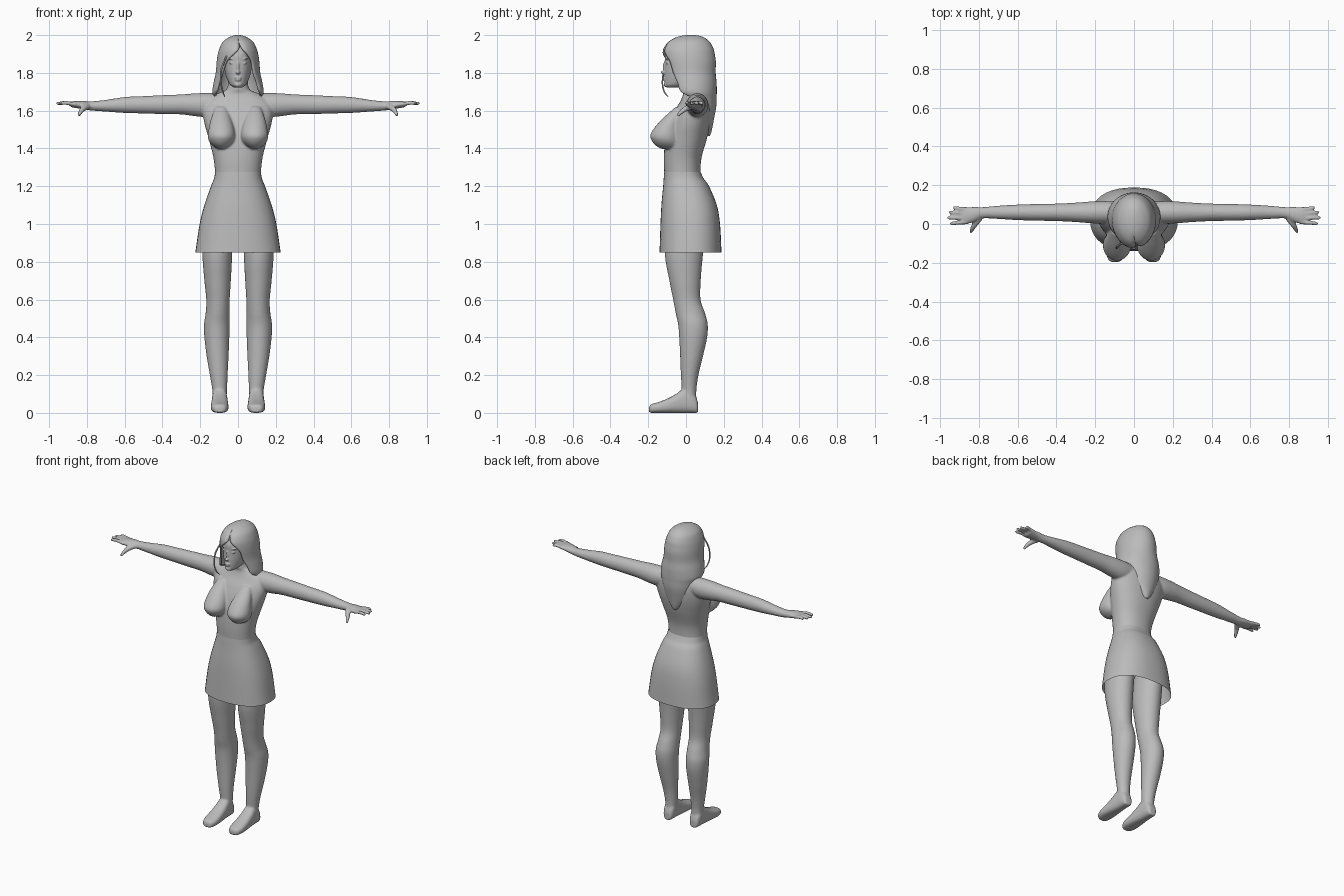
import bpy, bmesh, math
from mathutils import Vector, Matrix

grey = bpy.data.materials.new("plain_grey")
grey.diffuse_color = (0.5, 0.5, 0.5, 1)


def spline(rows, n=5):
    """Catmull-Rom interpolation through rows of numbers."""
    out = []
    for i in range(len(rows) - 1):
        p = [rows[max(i - 1, 0)], rows[i], rows[i + 1], rows[min(i + 2, len(rows) - 1)]]
        for k in range(n):
            t = k / n
            out.append([0.5 * (2 * b + (c - a) * t + (2 * a - 5 * b + 4 * c - d) * t * t
                               + (3 * b - a - 3 * c + d) * t ** 3) for a, b, c, d in zip(*p)])
    return out + [list(rows[-1])]


def ring(c, u, v, e=2.0, n=32):
    """Superellipse ring around c with half axes u and v."""
    c, u, v = Vector(c), Vector(u), Vector(v)
    pts = []
    for i in range(n):
        a = 2 * math.pi * i / n
        f = lambda w: math.copysign(abs(w) ** (2 / e), w)
        pts.append(c + u * f(math.cos(a)) + v * f(math.sin(a)))
    return pts


def loft(bm, rings, cap=True, closed=True):
    vs = [[bm.verts.new(p) for p in r] for r in rings]
    n = len(vs[0])
    faces = [bm.faces.new((a[j], a[(j + 1) % n], b[(j + 1) % n], b[j]))
             for a, b in zip(vs, vs[1:]) for j in range(n if closed else n - 1)]
    if cap:
        faces += [bm.faces.new(vs[0]), bm.faces.new(vs[-1])]
    bmesh.ops.recalc_face_normals(bm, faces=faces)


def upright(bm, rows, e=2.0, cap=True, n=5):
    """Rows of z, x centre, half width, front y, back y."""
    loft(bm, [ring((x, (f + b) / 2, z), (w, 0, 0), (0, (b - f) / 2, 0), e, 40)
              for z, x, w, f, b in spline(rows, n)], cap)


def blob(bm, c, r):
    bmesh.ops.create_uvsphere(bm, u_segments=20, v_segments=12, radius=1,
                              matrix=Matrix.Translation(c) @ Matrix.Diagonal((*r, 1)))


def tube(bm, pts):
    """Rows of x, y, z, radius along a mostly sideways path."""
    p = spline(pts, 4)
    rings = []
    for i, q in enumerate(p):
        d = (Vector(p[min(i + 1, len(p) - 1)][:3]) - Vector(p[max(i - 1, 0)][:3])).normalized()
        u = d.cross(Vector((0.1, 0.3, 1))).normalized()
        rings.append(ring(q[:3], u * q[3], d.cross(u) * q[3], 2, 10))
    loft(bm, rings)


def finish(bm, name, voxel=0, smooth=3):
    me = bpy.data.meshes.new(name)
    for f in bm.faces:
        f.smooth = True
    bm.to_mesh(me)
    bm.free()
    me.materials.append(grey)
    ob = bpy.data.objects.new(name, me)
    bpy.context.collection.objects.link(ob)
    if voxel:
        m = ob.modifiers.new("blend", 'REMESH')
        m.mode, m.voxel_size, m.use_smooth_shade = 'VOXEL', voxel, True
        m = ob.modifiers.new("soften", 'SMOOTH')
        m.factor, m.iterations = 0.5, smooth
    return ob


# torso and neck
bm = bmesh.new()
upright(bm, [(1.17, 0, .105, -.09, .075), (1.23, 0, .121, -.113, .082), (1.27, 0, .121, -.115, .077),
             (1.35, 0, .13, -.117, .082), (1.45, 0, .155, -.11, .11), (1.53, 0, .177, -.09, .127),
             (1.60, 0, .187, -.06, .132), (1.65, 0, .172, -.03, .126), (1.69, 0, .11, -.015, .115),
             (1.715, 0, .06, -.02, .095), (1.78, 0, .05, -.02, .085)], 2.2)
for s in (1, -1):
    # bust
    upright(bm, [(1.398, s * .088, .02, -.13, -.03), (1.415, s * .088, .047, -.16, -.03),
                 (1.44, s * .088, .066, -.181, -.03), (1.47, s * .088, .072, -.189, -.03),
                 (1.51, s * .088, .066, -.167, -.03), (1.56, s * .09, .052, -.122, -.02),
                 (1.62, s * .09, .03, -.055, .0)])
    # arm and palm: x, y, z, depth radius, height radius
    arm = [(.06, .06, 1.64, .05, .05), (.15, .06, 1.63, .058, .063), (.22, .06, 1.631, .056, .061),
           (.3, .06, 1.633, .05, .053), (.4, .06, 1.632, .045, .05), (.5, .06, 1.631, .043, .046),
           (.6, .06, 1.63, .04, .042), (.7, .06, 1.626, .034, .031), (.78, .058, 1.625, .029, .024),
           (.82, .05, 1.63, .038, .022), (.87, .042, 1.633, .044, .017), (.888, .042, 1.633, .04, .012)]
    loft(bm, [ring((s * x, y, z), (0, ry, 0), (0, 0, rz)) for x, y, z, ry, rz in spline(arm)])
    # fingers and thumb
    for y0, x1, y1 in ((.077, .935, .084), (.054, .955, .06), (.031, .962, .032), (.009, .948, .002)):
        tube(bm, [(s * .86, y0, 1.633, .011), (s * .91, (y0 + y1) / 2, 1.641, .0105),
                  (s * (x1 - .008), y1, 1.638, .009), (s * x1, y1, 1.636, .005)])
    tube(bm, [(s * .795, .03, 1.622, .016), (s * .82, -.002, 1.61, .015),
              (s * .836, -.03, 1.588, .011), (s * .842, -.046, 1.572, .006)])
finish(bm, "upper_body", .006, 4)

# skirt, open at the hem
bm = bmesh.new()
upright(bm, [(1.275, 0, .121, -.115, .077), (1.24, 0, .127, -.118, .094), (1.2, 0, .143, -.121, .122),
             (1.1, 0, .178, -.13, .163), (1.0, 0, .203, -.135, .18), (.85, 0, .226, -.14, .188)],
        2.35, cap=False)
finish(bm, "skirt")

# legs and feet
for s, side in ((1, "left"), (-1, "right")):
    bm = bmesh.new()
    upright(bm, [(.06, s * .097, .036, -.02, .056), (.12, s * .097, .039, -.022, .055),
                 (.2, s * .102, .047, -.027, .066), (.3, s * .108, .058, -.031, .09),
                 (.4, s * .112, .066, -.036, .112), (.47, s * .112, .068, -.042, .115),
                 (.53, s * .108, .063, -.055, .1), (.6, s * .106, .062, -.068, .077),
                 (.7, s * .108, .07, -.088, .078), (.84, s * .11, .079, -.112, .09),
                 (1.0, s * .11, .08, -.105, .11)])
    foot = [(-.196, .016, .03), (-.186, .034, .045), (-.15, .046, .056), (-.1, .046, .075),
            (-.05, .043, .102), (-.01, .04, .13), (.03, .037, .12), (.055, .031, .08), (.064, .02, .05)]
    loft(bm, [ring((s * .097, y, h / 2), (w, 0, 0), (0, 0, h / 2), 2.7) for y, w, h in spline(foot)])
    finish(bm, side + "_leg", .007, 2)

# head with facial features
bm = bmesh.new()
upright(bm, [(1.722, 0, .02, -.1, -.04), (1.735, 0, .04, -.112, .01), (1.76, 0, .055, -.114, .06),
             (1.80, 0, .068, -.114, .1), (1.85, 0, .075, -.112, .12), (1.9, 0, .076, -.11, .13),
             (1.95, 0, .06, -.08, .11), (1.975, 0, .03, -.04, .07)], 2.1)
blob(bm, (0, -.116, 1.803), (.012, .018, .010))
blob(bm, (0, -.110, 1.83), (.008, .013, .034))
blob(bm, (0, -.114, 1.772), (.019, .009, .005))
blob(bm, (0, -.113, 1.762), (.016, .009, .005))
blob(bm, (0, -.104, 1.738), (.02, .014, .014))
for s in (1, -1):
    blob(bm, (s * .031, -.099, 1.852), (.016, .008, .006))
    blob(bm, (s * .033, -.099, 1.875), (.021, .009, .004))
finish(bm, "head", .004, 2)

# hair: z, half width, front y, back y, half opening and parting shift in degrees
hair = [(2.0, .012, .0, .05, 0, 0), (1.99, .045, -.05, .09, 0, 0), (1.965, .08, -.095, .125, 0, 3),
        (1.93, .098, -.12, .145, 4, 8), (1.90, .107, -.125, .152, 20, 8), (1.86, .113, -.122, .158, 38, 4),
        (1.80, .118, -.11, .157, 47, 0), (1.75, .129, -.1, .162, 54, 0), (1.70, .136, -.09, .163, 60, 0),
        (1.67, .126, -.06, .162, 78, 0), (1.62, .108, -.02, .16, 95, 0), (1.55, .08, .02, .147, 105, 0),
        (1.49, .038, .06, .135, 115, 0), (1.465, .01, .09, .125, 120, 0)]
rows = []
for z, w, f, b, gap, shift in spline(hair, 4):
    row = []
    for j in range(49):
        a = math.radians(gap + (360 - 2 * gap) * j / 48)
        k = 1 - .06 * math.exp(-(min(a, 2 * math.pi - a) / .15) ** 2)   # parting groove
        a += math.radians(shift)
        row.append(Vector((w * k * math.sin(a), (f + b) / 2 - k * (b - f) / 2 * math.cos(a), z)))
    rows.append(row)
bm = bmesh.new()
loft(bm, rows, cap=False, closed=False)
bm.faces.new([r for r in list(bm.verts)[:49]])
bmesh.ops.remove_doubles(bm, verts=bm.verts, dist=.0002)
bmesh.ops.recalc_face_normals(bm, faces=bm.faces)
ob = finish(bm, "hair")
m = ob.modifiers.new("thickness", 'SOLIDIFY')
m.thickness, m.offset = .012, -1

# loose strand beside the face
bm = bmesh.new()
tube(bm, [(-.06, -.1, 1.89, .004), (-.088, -.115, 1.82, .005), (-.09, -.125, 1.75, .004),
          (-.08, -.115, 1.70, .004), (-.07, -.095, 1.675, .002)])
finish(bm, "loose_strand")
